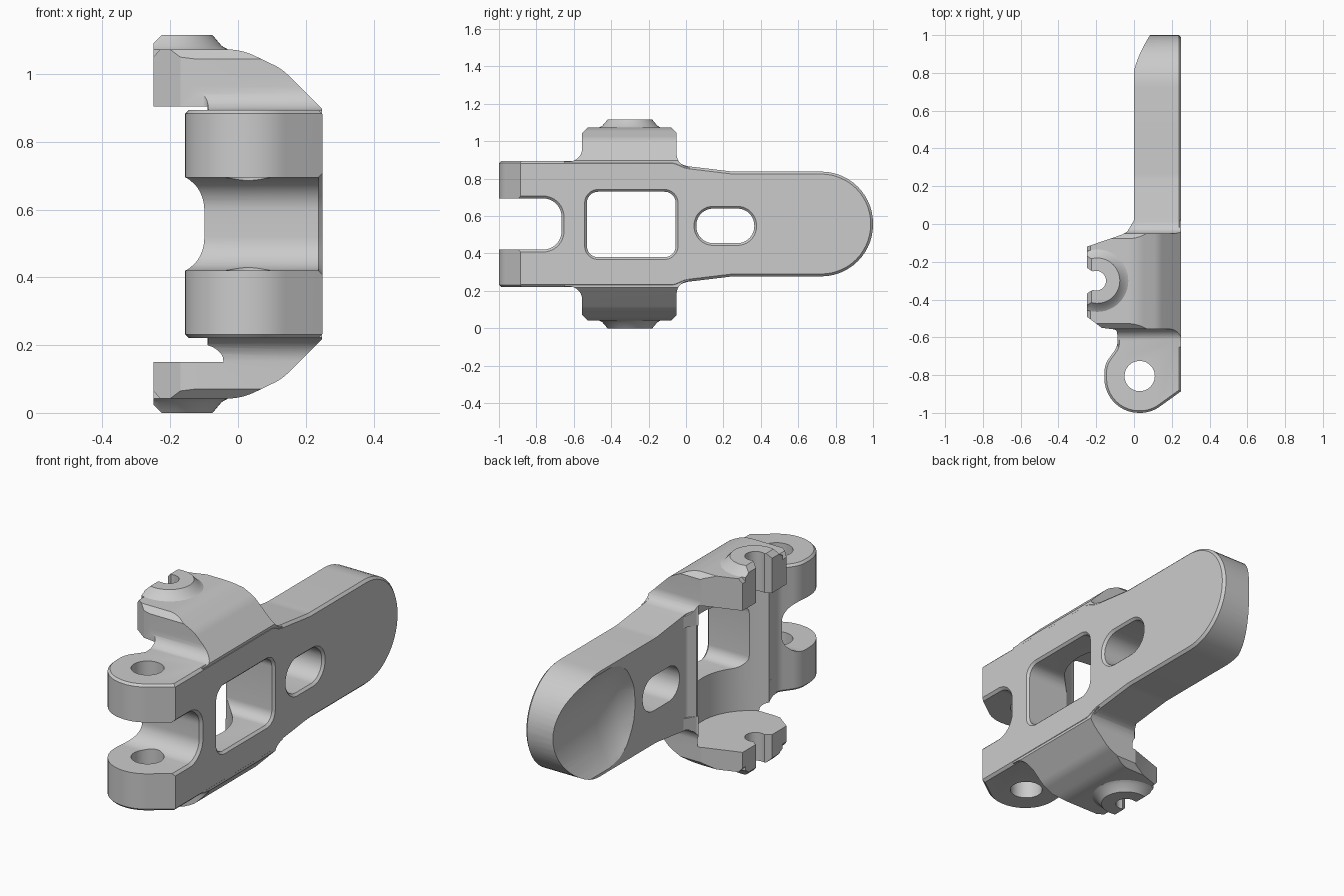
import bpy, bmesh, math
from mathutils import Vector, Matrix

cube = bpy.data.objects.get("Cube")
if cube:
    bpy.data.objects.remove(cube, do_unlink=True)

MID = 0.5575  # height of the mirror plane

grey = bpy.data.materials.new("plain_grey")
grey.use_nodes = True
grey.diffuse_color = (0.6, 0.6, 0.6, 1)
grey.node_tree.nodes["Principled BSDF"].inputs["Base Color"].default_value = (0.6, 0.6, 0.6, 1)


def rounded(corners, segs=10):
    """Outline from corners (a, b) or (a, b, radius)."""
    out, n = [], len(corners)
    for i, c in enumerate(corners):
        p = Vector(c[:2])
        if len(c) < 3:
            out.append(p)
            continue
        u = (Vector(corners[i - 1][:2]) - p).normalized()
        v = (Vector(corners[(i + 1) % n][:2]) - p).normalized()
        half = u.angle(v) / 2
        centre = p + (u + v).normalized() * c[2] / math.sin(half)
        reach = c[2] / math.tan(half)
        a, b = p + u * reach - centre, p + v * reach - centre
        sweep = a.angle(b)
        for k in range(segs + 1):
            t = k / segs
            out.append(centre + (a * math.sin((1 - t) * sweep) + b * math.sin(t * sweep)) / math.sin(sweep))
    return out


def circle(x, y, r, n=48):
    return [Vector((x + r * math.cos(math.tau * k / n), y + r * math.sin(math.tau * k / n))) for k in range(n)]


def grow(pts, d):
    """Offset a counter-clockwise outline outwards by d."""
    out, n = [], len(pts)
    for i, p in enumerate(pts):
        e, f = (p - pts[i - 1]).normalized(), (pts[(i + 1) % n] - p).normalized()
        a, b = Vector((e.y, -e.x)), Vector((f.y, -f.x))
        out.append(p + (a + b) * d / (1 + a.dot(b)))
    return out


def finish(name, bm):
    bmesh.ops.recalc_face_normals(bm, faces=bm.faces)
    mesh = bpy.data.meshes.new(name)
    bm.to_mesh(mesh)
    bm.free()
    mesh.materials.append(grey)
    ob = bpy.data.objects.new(name, mesh)
    bpy.context.collection.objects.link(ob)
    return ob


def prism(name, pts, axis, rings):
    """Extrude an outline along an axis; rings are (position, offset)."""
    place = {"x": lambda p, h: (h, p.x, p.y), "y": lambda p, h: (p.x, h, p.y), "z": lambda p, h: (p.x, p.y, h)}[axis]
    area = sum(pts[i - 1].cross(p) for i, p in enumerate(pts))
    pts = pts if area > 0 else pts[::-1]
    bm = bmesh.new()
    loops = [[bm.verts.new(place(p, h)) for p in (grow(pts, d) if d else pts)] for h, d in rings]
    for a, b in zip(loops, loops[1:]):
        for i in range(len(a)):
            bm.faces.new((a[i - 1], a[i], b[i], b[i - 1]))
    bm.faces.new(loops[0])
    bm.faces.new(loops[-1])
    return finish(name, bm)


def combine(ob, other, how):
    mod = ob.modifiers.new(how, "BOOLEAN")
    mod.operation, mod.solver, mod.object = how, "EXACT", other
    bpy.context.view_layer.objects.active = ob
    bpy.ops.object.modifier_apply(modifier=mod.name)
    bpy.data.objects.remove(other, do_unlink=True)


# Lever body: plan outline crossed with side outline
plan = rounded([(0.25, -0.885), (0.09, -1, 0.18), (-0.157, -1, 0.183), (-0.157, -0.745, 0.13),
                (-0.088, -0.65, 0.08), (-0.088, -0.56), (-0.035, -0.04), (0, 0, 0.03), (0, 1.05), (0.25, 1.05)])
upper = [(-1.05, 0.137), (-0.665, 0.137, 0.1), (-0.665, -0.137, 0.1), (-1.05, -0.137), (-1.05, -0.337),
         (-0.06, -0.337, 0.1), (0.0, -0.31, 0.1), (0.25, -0.28, 0.3), (1, -0.28, 0.277),
         (1, 0.28, 0.277), (0.25, 0.28, 0.3), (0.0, 0.31, 0.1), (-0.06, 0.337, 0.1), (-1.05, 0.337)]
side = rounded([(c[0], c[1] + MID, *c[2:]) for c in upper], 14)
body = prism("lever_body", plan, "z", [(0.22, -0.012), (0.232, 0), (0.883, 0), (0.895, -0.012)])
combine(body, prism("side_outline", side, "x", [(-0.4, 0), (0.237, 0), (0.251, -0.014)]), "INTERSECT")

# Arm: plan, front and side outlines crossed, with a boss on top
arm = prism("upper_arm", rounded([(-0.25, -0.12), (-0.06, -0.055), (-0.035, -0.04), (0, 0.02), (0.3, 0.02),
            (0.3, -0.65), (-0.085, -0.65), (-0.09, -0.56, 0.02), (-0.17, -0.55), (-0.25, -0.49)]), "z", [(0.8, 0), (1.2, 0)])
front = rounded([(0.248, 0.8), (0.248, 0.897), (0.13, 1.015, 0.15), (0.01, 1.073, 0.2),
                 (-0.23, 1.073), (-0.25, 1.05), (-0.25, 0.8)])
combine(arm, prism("front_outline", front, "y", [(-0.8, 0), (0.2, 0)]), "INTERSECT")
flank = rounded([(-0.66, 0.8), (-0.66, 0.892), (-0.555, 0.892, 0.07), (-0.555, 1.045), (-0.525, 1.075),
                 (-0.08, 1.075), (-0.05, 1.045), (-0.05, 0.875, 0.07), (0.04, 0.855), (0.04, 0.8)])
combine(arm, prism("flank_outline", flank, "x", [(-0.4, 0), (0.4, 0)]), "INTERSECT")
boss = prism("boss", circle(-0.195, -0.3, 0.165), "z", [(1.03, 0), (1.073, 0), (1.083, -0.018), (1.115, -0.045)])
trim = prism("boss_trim", [Vector(p) for p in ((-0.25, -0.6), (0.1, -0.6), (0.1, 0), (-0.25, 0))],
             "z", [(1, 0), (1.09, 0), (1.13, -0.04)])
combine(boss, trim, "INTERSECT")
combine(arm, boss, "UNION")

# Lower arm is the mirrored upper arm
lower = bpy.data.objects.new("lower_arm", arm.data.copy())
bpy.context.collection.objects.link(lower)
lower.data.transform(Matrix.Translation((0, 0, 2 * MID)) @ Matrix.Scale(-1, 4, (0, 0, 1)))
lower.data.flip_normals()
for part in (arm, lower):
    combine(body, part, "UNION")


def window(name, y0, y1, z0, z1, r):
    pts = rounded([(y0, z0, r), (y1, z0, r), (y1, z1, r), (y0, z1, r)])
    return prism(name, pts, "x", [(-0.5, 0), (0.238, 0), (0.262, 0.024)])


# Cutters: round bay between the arms, windows, pin holes, keyholes
cutters = [
    prism("bay", circle(-0.17, -0.3, 0.285, 72), "z", [(0.15, 0), (0.905, 0)]),
    window("square_window", -0.53, -0.055, 0.38, 0.73, 0.06),
    window("slot_window", 0.055, 0.365, 0.455, 0.64, 0.09),
    prism("pin_hole", circle(0.03, -0.805, 0.08), "z", [(-0.1, 0), (1.2, 0)]),
    prism("clip_hole", circle(-0.2, -0.3, 0.052, 32), "z", [(-0.1, 0), (1.2, 0)]),
    prism("clip_mouth", [Vector(p) for p in ((-0.3, -0.4), (-0.205, -0.34), (-0.205, -0.26), (-0.3, -0.2))],
          "z", [(-0.1, 0), (1.2, 0)]),
]

# Thumb scoop: a turned cutter with a rounded inner end
profile = [(0.4, 0.34), (0.44, 0.385), (0.5, 0.425), (0.56, 0.448), (0.64, 0.459), (1.1, 0.459)]
bm = bmesh.new()
rings = [[bm.verts.new((-0.374 + p.x, y, MID + p.y)) for p in circle(0, 0, r, 96)] for y, r in profile]
for a, b in zip(rings, rings[1:]):
    for i in range(len(a)):
        bm.faces.new((a[i - 1], a[i], b[i], b[i - 1]))
bm.faces.new(rings[0])
bm.faces.new(rings[-1])
cutters.append(finish("thumb_scoop", bm))
for cutter in cutters:
    combine(body, cutter, "DIFFERENCE")

# Smooth curved faces, keep edges sharp
bpy.ops.object.select_all(action="DESELECT")
body.select_set(True)
bpy.context.view_layer.objects.active = body
bpy.ops.object.shade_smooth_by_angle(angle=math.radians(25))
